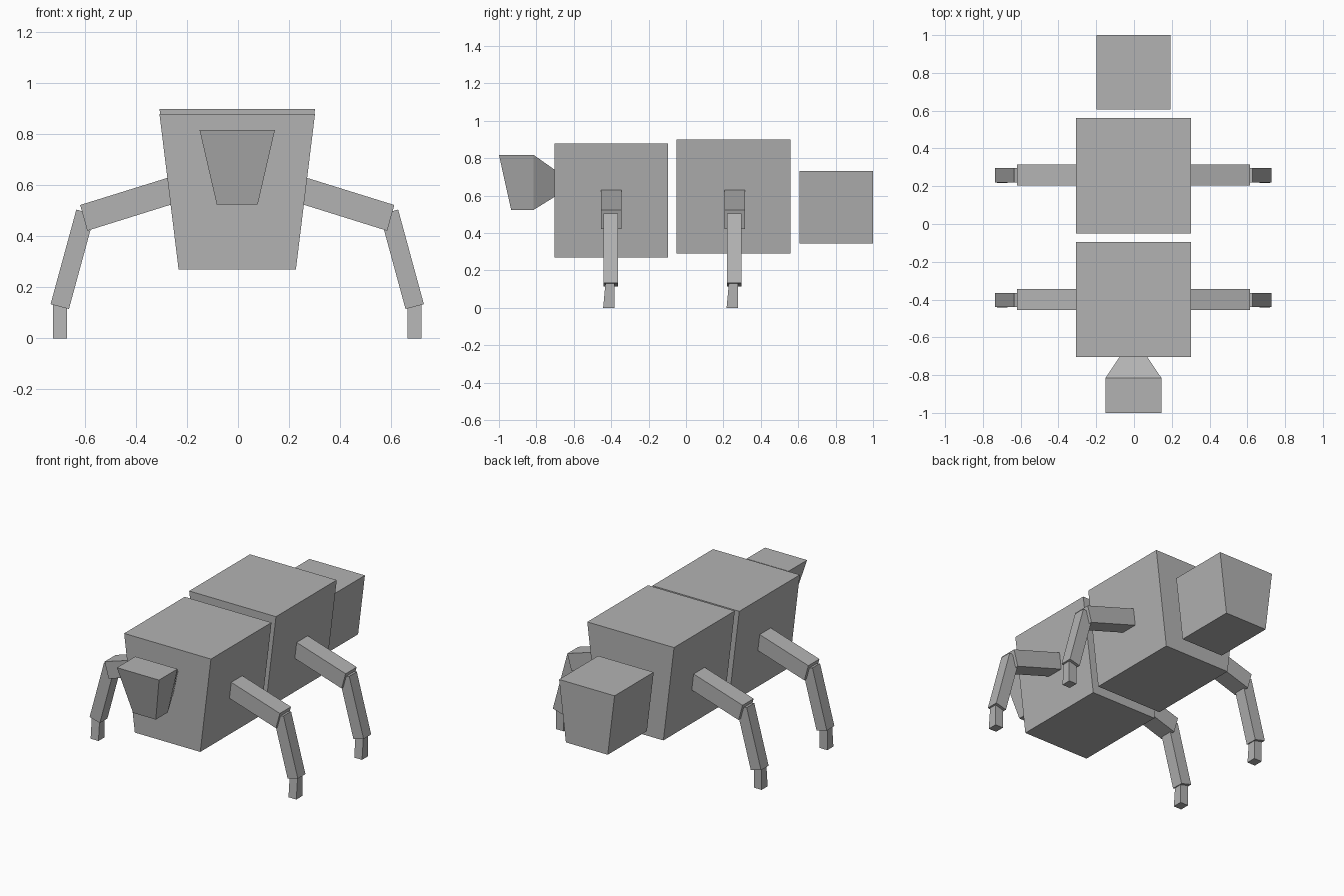
import bpy
import bmesh

if "Cube" in bpy.data.objects:
    bpy.data.objects.remove(bpy.data.objects["Cube"])

CX = -0.003   # symmetry plane of the figure

grey = bpy.data.materials.new("plain grey")
grey.diffuse_color = (0.45, 0.45, 0.45, 1)
grey.use_nodes = True
grey.node_tree.nodes["Principled BSDF"].inputs["Base Color"].default_value = grey.diffuse_color


def loft(name, rings, mirror=False):
    """Skin a list of four-cornered rings into a closed flat-faced solid."""
    bm = bmesh.new()
    loops = [[bm.verts.new(p) for p in ring] for ring in rings]
    bm.faces.new(loops[0])
    bm.faces.new(loops[-1])
    for a, b in zip(loops, loops[1:]):
        for i in range(4):
            j = (i + 1) % 4
            bm.faces.new((a[i], a[j], b[j], b[i]))
    bmesh.ops.recalc_face_normals(bm, faces=bm.faces)
    mesh = bpy.data.meshes.new(name)
    bm.to_mesh(mesh)
    bm.free()
    mesh.materials.append(grey)
    obj = bpy.data.objects.new(name, mesh)
    obj.location.x = CX
    bpy.context.collection.objects.link(obj)
    if mirror:
        obj.modifiers.new("mirror", 'MIRROR')
    return obj


def trapezoid(y_top, y_bottom, z_top, z_bottom, w_top, w_bottom):
    """Cross-section ring, wide at the top and narrow at the bottom."""
    return [(-w_top, y_top, z_top), (w_top, y_top, z_top),
            (w_bottom, y_bottom, z_bottom), (-w_bottom, y_bottom, z_bottom)]


def slab(name, outline, y0, y1):
    """Extrude an x-z outline along y and mirror it to the other side."""
    loft(name, [[(x, y, z) for x, z in outline] for y in (y0, y1)], True)


def block(name, y0, y1, z0, z1, w_top, w_bottom):
    loft(name, [trapezoid(y, y, z1, z0, w_top, w_bottom) for y in (y0, y1)])


# Body segments and tail, all tapering downward
block("front_body", -0.703, -0.095, 0.27, 0.88, 0.305, 0.23)
block("rear_body", -0.05, 0.56, 0.29, 0.90, 0.305, 0.23)
block("tail", 0.607, 1.0, 0.345, 0.732, 0.195, 0.147)

# Head with sloped face, narrowing into the neck
loft("head", [
    trapezoid(-1.0, -0.935, 0.818, 0.524, 0.148, 0.08),
    trapezoid(-0.815, -0.815, 0.818, 0.524, 0.148, 0.08),
    trapezoid(-0.70, -0.70, 0.737, 0.595, 0.071, 0.04),
])

# Two pairs of jointed legs
for label, dy in (("front", 0.0), ("rear", 0.66)):
    slab(label + "_upper_leg",
         [(0.246, 0.638), (0.616, 0.523), (0.588, 0.422), (0.22, 0.537)],
         -0.455 + dy, -0.344 + dy)
    slab(label + "_lower_leg",
         [(0.631, 0.505), (0.732, 0.134), (0.66, 0.115), (0.559, 0.486)],
         -0.44 + dy, -0.364 + dy)
    # Foot flares forward toward the ground
    loft(label + "_foot", [
        [(x, y + dy, z) for x, y in ((0.668, yf), (0.723, yf),
                                     (0.723, -0.382), (0.668, -0.382))]
        for z, yf in ((0.0, -0.443), (0.14, -0.43))
    ], True)
